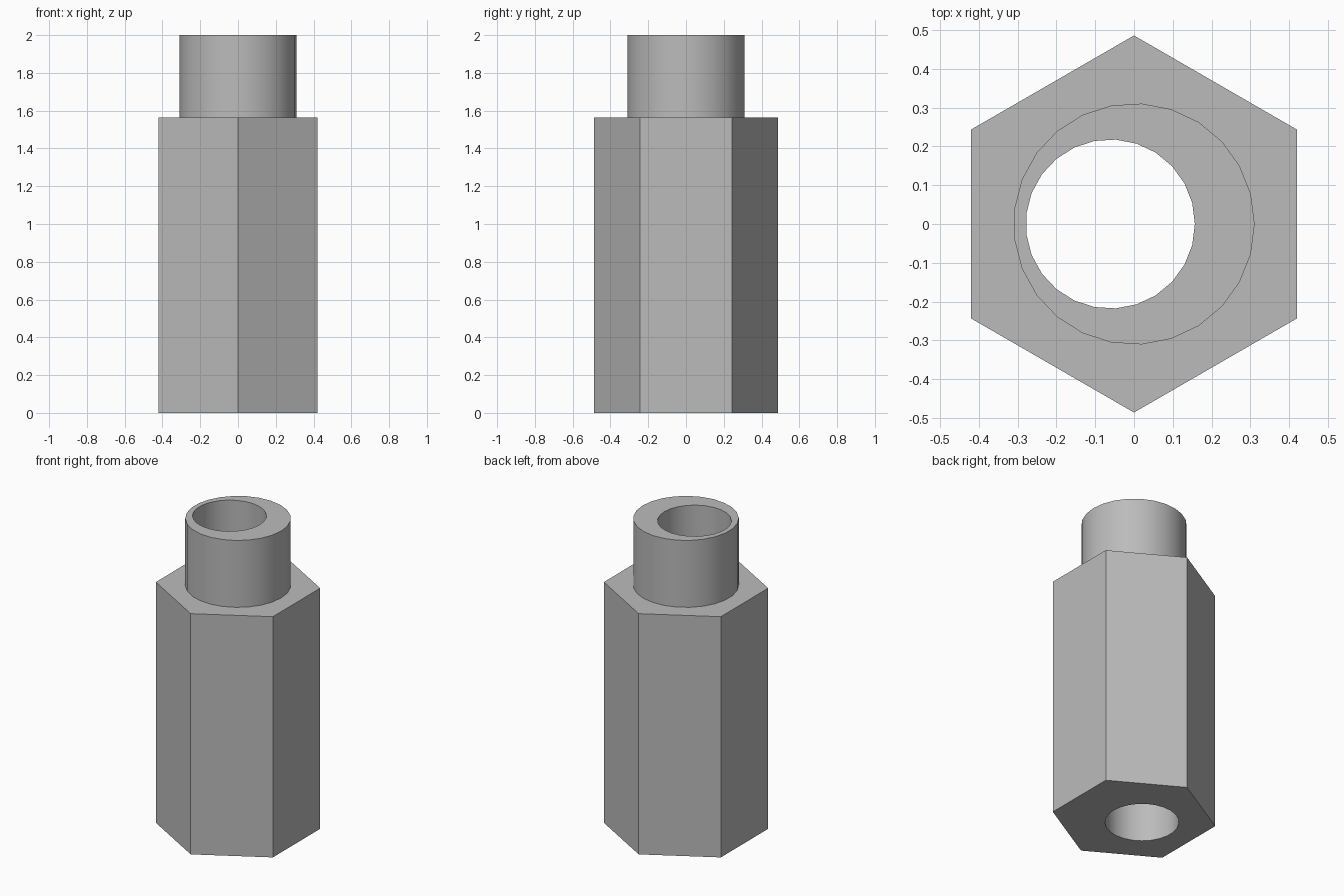
import bpy
import math

if "Cube" in bpy.data.objects:
    bpy.data.objects.remove(bpy.data.objects["Cube"], do_unlink=True)

BODY_TOP = 1.565
TOTAL = 2.0
SIDES = 25

metal = bpy.data.materials.new("plain_grey")
metal.use_nodes = True
grey = (0.5, 0.5, 0.5, 1.0)
metal.diffuse_color = grey
metal.node_tree.nodes["Principled BSDF"].inputs["Base Color"].default_value = grey


def prism(name, sides, radius, z0, z1, x=0.0, first_angle=0.0):
    """Upright prism whose first corner lies at first_angle from +x."""
    bpy.ops.mesh.primitive_cylinder_add(
        vertices=sides, radius=radius, depth=z1 - z0, location=(x, 0, (z0 + z1) / 2),
        rotation=(0, 0, first_angle - math.pi / 2))
    obj = bpy.context.object
    obj.name = name
    bpy.ops.object.transform_apply(location=True, rotation=True, scale=True)
    obj.data.materials.append(metal)
    return obj


def combine(target, tool, operation):
    """Apply a boolean to the target and discard the tool."""
    mod = target.modifiers.new(operation.lower(), 'BOOLEAN')
    mod.operation = operation
    mod.solver = 'EXACT'
    mod.object = tool
    bpy.context.view_layer.objects.active = target
    bpy.ops.object.modifier_apply(modifier=mod.name)
    bpy.data.objects.remove(tool, do_unlink=True)


# Hexagonal body with a round collar, pierced by an off-centre bore
body = prism("hex_sleeve", 6, 0.486, 0, BODY_TOP, first_angle=math.pi / 2)
collar = prism("collar", SIDES, 0.311, BODY_TOP - 0.3, TOTAL)
combine(body, collar, 'UNION')
bore = prism("bore_cutter", SIDES, 0.218, -0.1, TOTAL + 0.1, x=-0.061)
bore.hide_render = True
combine(body, bore, 'DIFFERENCE')

# Round walls smooth, hexagon edges crisp
bpy.ops.object.select_all(action='DESELECT')
body.select_set(True)
bpy.context.view_layer.objects.active = body
bpy.ops.object.shade_smooth_by_angle(angle=math.radians(30))
